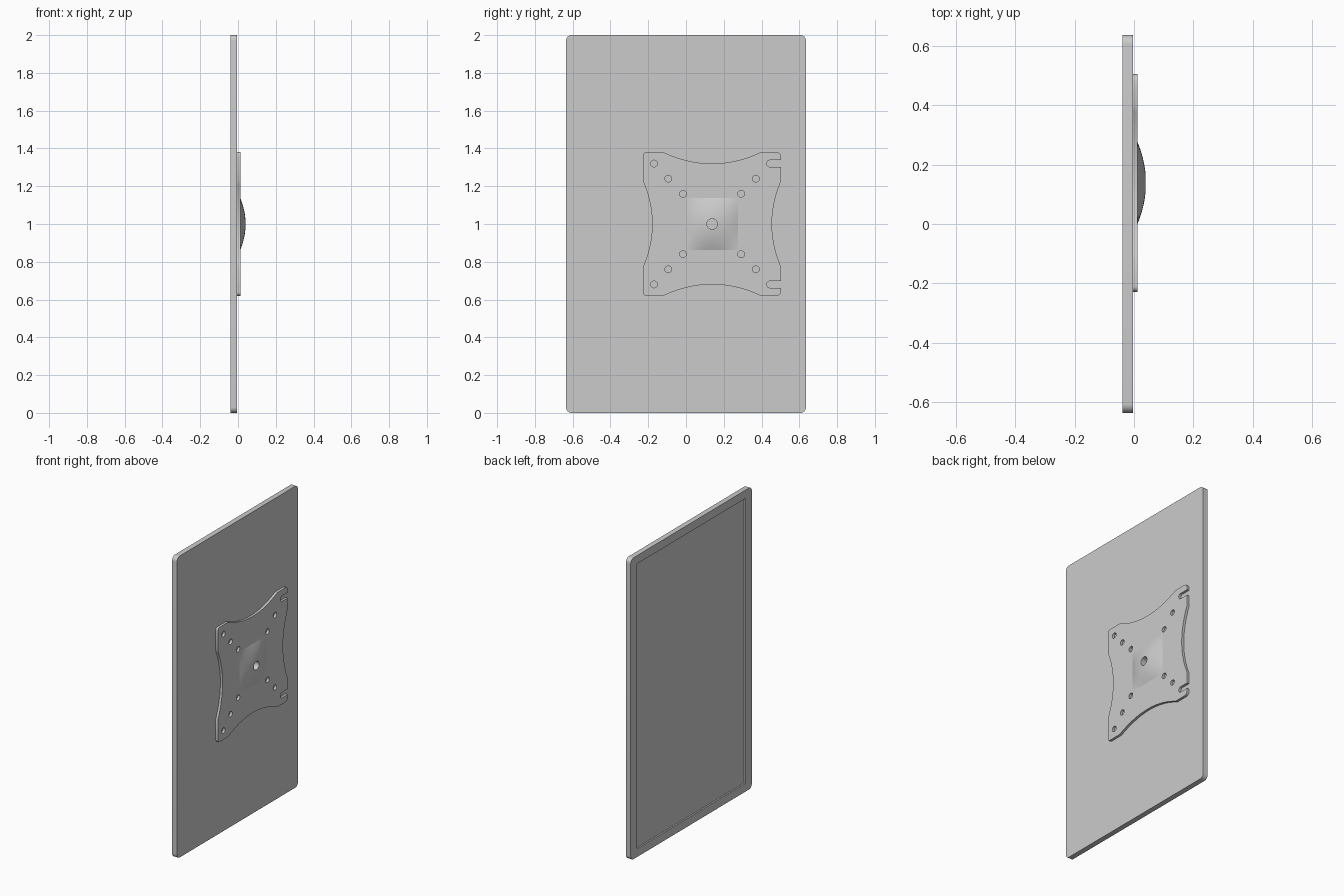
import bpy, bmesh
from math import cos, sin, pi, radians
from mathutils import Matrix, Vector

cube = bpy.data.objects.get("Cube")
if cube:
    bpy.data.objects.remove(cube, do_unlink=True)

CY, CZ = 0.138, 1.0             # centre of the mounting plate
PANEL_BACK, PANEL_FRONT = -0.039, -0.004
PLATE_TOP, DOME_TOP = 0.012, 0.039
HOLE_R = 0.028

grey = bpy.data.materials.new("light_grey")
grey.use_nodes = True
grey.diffuse_color = (0.6, 0.6, 0.6, 1)
grey.node_tree.nodes["Principled BSDF"].inputs["Base Color"].default_value = (0.6, 0.6, 0.6, 1)


def activate(ob):
    bpy.ops.object.select_all(action='DESELECT')
    ob.select_set(True)
    bpy.context.view_layer.objects.active = ob


def finish(ob):
    activate(ob)
    ob.data.materials.clear()
    ob.data.materials.append(grey)
    bpy.ops.object.shade_smooth_by_angle(angle=radians(30))


def add_object(name, data):
    ob = bpy.data.objects.new(name, data)
    bpy.context.collection.objects.link(ob)
    return ob


def box(name, lo, hi, radius=0):
    """Box between two corners, with its edges along x rounded."""
    bm = bmesh.new()
    bmesh.ops.create_cube(bm, size=1)
    lo, hi = Vector(lo), Vector(hi)
    for v in bm.verts:
        v.co = (lo + hi) / 2 + v.co * (hi - lo)
    if radius:
        along = [e for e in bm.edges
                 if abs(e.verts[0].co.x - e.verts[1].co.x) > 0.01]
        bmesh.ops.bevel(bm, geom=along, offset=radius, segments=8,
                        profile=0.5, affect='EDGES')
    mesh = bpy.data.meshes.new(name)
    bm.to_mesh(mesh)
    bm.free()
    return add_object(name, mesh)


def arc(u, v, r, start, end, n=8):
    steps = [radians(start + (end - start) * i / n) for i in range(n + 1)]
    return [(u + r * cos(a), v + r * sin(a)) for a in steps]


# Panel with a shallow screen recess on its -x face
panel = box("panel", (PANEL_BACK, -0.635, 0), (PANEL_FRONT, 0.635, 2), 0.03)
cutter = box("screen_cutter", (PANEL_BACK - 0.05, -0.567, 0.055),
             (PANEL_BACK + 0.01, 0.567, 1.945))
cutter.hide_render = True
activate(panel)
cut = panel.modifiers.new("screen_recess", 'BOOLEAN')
cut.object = cutter
cut.operation = 'DIFFERENCE'
cut.solver = 'EXACT'
bpy.ops.object.modifier_apply(modifier=cut.name)
bpy.data.objects.remove(cutter, do_unlink=True)
finish(panel)

# Mounting plate: upper half of the outline, mirrored for the lower half
HU, HV = 0.366, 0.38
SIDE, TOP = 0.228, 0.258        # where the concave edges begin
SLOT_U, SLOT_V, SLOT_R = 0.307, 0.32, 0.018
N = 12
side = [(HU - 0.049 * (1 - (i / N) ** 2), SIDE * i / N) for i in range(N + 1)]
scoop = [(TOP * (1 - i / N), HV - 0.06 * (1 - (1 - i / N) ** 2))
         for i in range(2 * N + 1)]
slot = ([(HU, SLOT_V - SLOT_R)] + arc(SLOT_U, SLOT_V, SLOT_R, 270, 90)
        + [(HU, SLOT_V + SLOT_R)])
upper = (side + slot + arc(HU - 0.025, HV - 0.025, 0.025, 0, 90) + scoop
         + arc(-HU + 0.018, HV - 0.018, 0.018, 90, 180)
         + [(-u, v) for u, v in reversed(side)])
outline = upper + [(u, -v) for u, v in reversed(upper[1:-1])]

# Screw holes on the diagonals; the outer pair at +y is open slots
loops = [outline, arc(0, 0, HOLE_R, 0, 360, 32)[:-1]]
for su in (-1, 1):
    for sv in (-1, 1):
        for u, v in ((0.307, 0.32), (0.232, 0.24), (0.154, 0.16)):
            if not (su > 0 and v == SLOT_V):
                loops.append(arc(su * u, sv * v, 0.018, 0, 360, 20)[:-1])

curve = bpy.data.curves.new("mounting_plate", 'CURVE')
curve.dimensions = '2D'
curve.fill_mode = 'BOTH'
curve.extrude = (PLATE_TOP - PANEL_FRONT) / 2
for pts in loops:
    spline = curve.splines.new('POLY')
    spline.points.add(len(pts) - 1)
    for p, (u, v) in zip(spline.points, pts):
        p.co = (u, v, 0, 1)
    spline.use_cyclic_u = True
plate = add_object("mounting_plate", curve)
plate.matrix_world = Matrix(((0, 0, 1, (PLATE_TOP + PANEL_FRONT) / 2),
                             (1, 0, 0, CY), (0, 1, 0, CZ), (0, 0, 0, 1)))
activate(plate)
bpy.ops.object.convert(target='MESH')
plate = bpy.context.object
bpy.ops.object.transform_apply(location=True, rotation=True, scale=True)
bm = bmesh.new()
bm.from_mesh(plate.data)
bmesh.ops.remove_doubles(bm, verts=bm.verts, dist=0.0002)
bmesh.ops.recalc_face_normals(bm, faces=bm.faces)
bm.to_mesh(plate.data)
bm.free()
finish(plate)

# Square pillow-shaped bulge around the central hole
HALF, SEGS, RINGS = 0.1375, 64, 12
rise = (DOME_TOP - PLATE_TOP) / (1 - (HOLE_R / HALF) ** 2)
bm = bmesh.new()
rings = []
for k in range(-1, RINGS + 1):
    t = max(k, 0) / RINGS
    ring = []
    for i in range(SEGS):
        a = 2 * pi * i / SEGS
        reach = HALF / max(abs(cos(a)), abs(sin(a)))
        r = HOLE_R + (reach - HOLE_R) * t
        u, v = r * cos(a), r * sin(a)
        h = rise * (1 - (u / HALF) ** 2) * (1 - (v / HALF) ** 2)
        x = PLATE_TOP + (h if k >= 0 else 0)
        ring.append(bm.verts.new((x, CY + u, CZ + v)))
    rings.append(ring)
for inner, outer in zip(rings, rings[1:]):
    for i in range(SEGS):
        j = (i + 1) % SEGS
        bm.faces.new((inner[i], outer[i], outer[j], inner[j]))
mesh = bpy.data.meshes.new("centre_bulge")
bm.to_mesh(mesh)
bm.free()
finish(add_object("centre_bulge", mesh))
